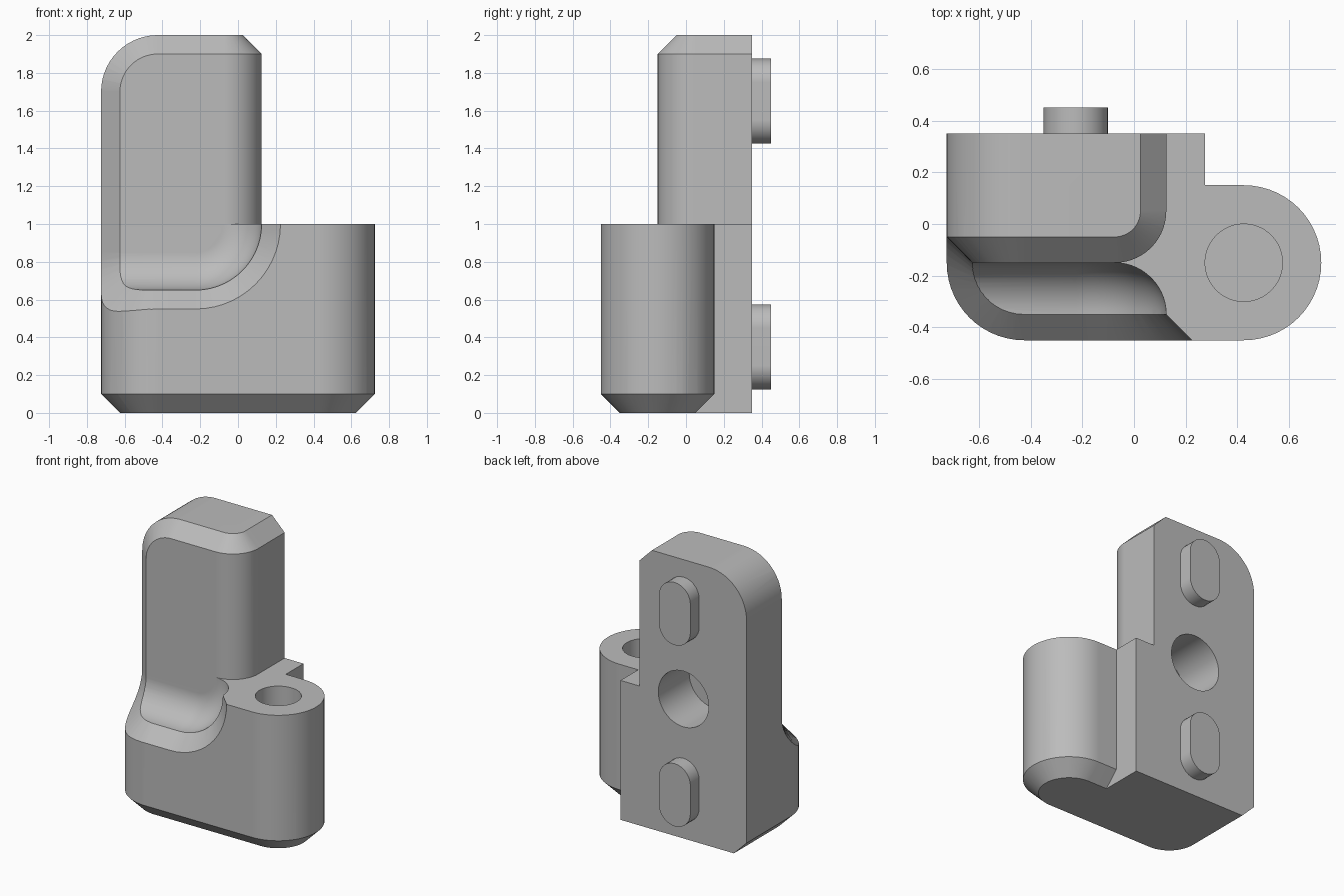
import bpy, bmesh
from math import sin, cos, acos, asin, pi, radians
from mathutils import Vector as V

if "Cube" in bpy.data.objects:
    bpy.data.objects.remove(bpy.data.objects["Cube"], do_unlink=True)

grey = bpy.data.materials.new("plain grey")
grey.use_nodes = True
GREY = (0.5, 0.5, 0.5, 1)
grey.diffuse_color = GREY
grey.node_tree.nodes["Principled BSDF"].inputs["Base Color"].default_value = GREY

STEPS = 14


def loft(name, rings):
    """Closed solid through matching rings of points, capped at both ends."""
    bm = bmesh.new()
    rows = [[bm.verts.new(p) for p in ring] for ring in rings]
    count = len(rows[0])
    for a, b in zip(rows, rows[1:]):
        for i in range(count):
            j = (i + 1) % count
            bm.faces.new((a[i], a[j], b[j], b[i]))
    bm.faces.new(rows[0])
    bm.faces.new(rows[-1])
    bmesh.ops.recalc_face_normals(bm, faces=bm.faces)
    mesh = bpy.data.meshes.new(name)
    bm.to_mesh(mesh)
    bm.free()
    obj = bpy.data.objects.new(name, mesh)
    bpy.context.collection.objects.link(obj)
    mesh.materials.append(grey)
    return obj


def arc(cx, cy, r, start, end, steps=STEPS):
    angles = [radians(start + (end - start) * i / steps) for i in range(steps + 1)]
    return [(cx + r * cos(a), cy + r * sin(a)) for a in angles]


def prism_z(name, pts, lo, hi):
    return loft(name, [[(x, y, z) for x, y in pts] for z in (lo, hi)])


def prism_y(name, pts, lo, hi):
    return loft(name, [[(x, y, z) for x, z in pts] for y in (lo, hi)])


def chamfer_tube(name, path, size=0.1):
    """Wedge swept along (point, outward, inward) stations to bevel an edge."""
    rings = []
    for p, n, m in path:
        p, n, m = V(p), V(n), V(m)
        rings.append([p - 0.2 * size * (n + m), p + 1.3 * size * (n + m),
                      p + size * (1.5 * n - 0.5 * m)])
    return loft(name, rings)


def cut(target, cutter):
    cutter.hide_render = True
    mod = target.modifiers.new("cut", "BOOLEAN")
    mod.operation, mod.solver, mod.object = "DIFFERENCE", "EXACT", cutter
    select(target)
    bpy.ops.object.modifier_apply(modifier=mod.name)
    bpy.data.objects.remove(cutter, do_unlink=True)


def select(obj):
    bpy.ops.object.select_all(action="DESELECT")
    obj.select_set(True)
    bpy.context.view_layer.objects.active = obj


def finish(obj):
    select(obj)
    bpy.ops.object.shade_smooth_by_angle(angle=radians(25))
    mod = obj.modifiers.new("even shading", "WEIGHTED_NORMAL")
    mod.keep_sharp = True


LEFT, FRONT, WALL, BACK = -0.725, -0.45, -0.15, 0.35
UP, DOWN, AHEAD, BEHIND = (0, 0, 1), (0, 0, -1), (0, -1, 0), (0, 1, 0)

# Body: full height footprint with the round boss
body = prism_z("body", [(LEFT, BACK)]
               + arc(-0.425, WALL, 0.3, 180, 270)
               + arc(0.425, WALL, 0.3, -90, 90, 2 * STEPS)
               + [(0.275, 0.15), (0.275, BACK)], 0, 2)

# Clear everything above the boss except the upright
cut(body, prism_z("upper_cutter", [(-0.9, -0.7), (-0.9, WALL)]
                  + arc(-0.075, 0.05, 0.2, -90, 0)
                  + [(0.125, 0.6), (0.9, 0.6), (0.9, -0.7)], 1, 2.2))

# Rounded top corner of the upright
cut(body, prism_y("corner_cutter", [(-0.9, 2.2), (-0.9, 1.7)]
                  + arc(-0.425, 1.7, 0.3, 180, 90) + [(-0.425, 2.2)], -0.7, 0.6))


# Scooped ledge in front of the upright, filleted into the wall
def scoop(d, y):
    pts = [(-0.9, 1.1), (-0.9, 0.85 - d)]
    pts += arc(-0.225, 1, 0.15 + d, -90, 0) + [(-0.075 + d, 1.1)]
    return [(x, y, z) for x, z in pts]


fillet = [(0.2 * sin(t * pi / 2 / STEPS), -0.35 + 0.2 * cos(t * pi / 2 / STEPS))
          for t in range(STEPS, -1, -1)]
cut(body, loft("scoop_cutter", [scoop(d, y) for d, y in [(0.2, -0.7)] + fillet]))

# One continuous bevel: top right, top, left side, down round the scoop
path = [((0.125, 0.5, 1.9), UP, (-1, 0, 0))]
for x, y in arc(0, 0, 1, 0, -90):
    path.append(((-0.075 + 0.2 * x, 0.05 + 0.2 * y, 1.9), UP, (-x, -y, 0)))
for x, z in arc(0, 0, 1, 90, 180):
    path.append(((-0.425 + 0.2 * x, WALL, 1.7 + 0.2 * z), (x, 0, z), BEHIND))
for i in range(STEPS + 1):
    s = sin(i * pi / 2 / STEPS) ** 2
    a, phi = asin(min(s, 1)), acos(max(1 - s, 0))
    path.append(((-0.425 - 0.2 * cos(a), WALL - 0.2 * s, 0.85 - 0.2 * sin(phi)),
                 (-cos(a), -s, 0), (0, cos(phi), -sin(phi))))
for x, z in arc(0, 0, 1, -90, 0):
    path.append(((-0.225 + 0.35 * x, -0.35, 1 + 0.35 * z), AHEAD, (x, 0, z)))
path.append(((0.125, -0.35, 1.1), AHEAD, (1, 0, 0)))
cut(body, chamfer_tube("edge_cutter", path))

# Bevel round the foot, stopping at the square back block
path = [((LEFT, 0.5, 0.1), DOWN, (1, 0, 0))]
for cx, start, end, steps in ((-0.425, 180, 270, STEPS), (0.425, -90, 90, 2 * STEPS)):
    for x, y in arc(0, 0, 1, start, end, steps):
        path.append(((cx + 0.3 * x, WALL + 0.3 * y, 0.1), DOWN, (-x, -y, 0)))
path.append(((0.2755, 0.15, 0.1), DOWN, AHEAD))
cut(body, chamfer_tube("foot_cutter", path))

# Blind holes in the boss and the back
ring = arc(0.425, WALL, 0.15, 0, 360, 48)[:-1]
cut(body, prism_z("boss_hole_cutter", ring, 0.2, 1.2))
ring = arc(-0.225, 1, 0.2, 0, 360, 48)[:-1]
cut(body, prism_y("back_hole_cutter", ring, 0, 0.6))
finish(body)

# Slotted pegs on the back
for name, z in (("lower_peg", 0.35), ("upper_peg", 1.65)):
    slot = arc(-0.225, z + 0.1, 0.125, 0, 180) + arc(-0.225, z - 0.1, 0.125, 180, 360)
    finish(prism_y(name, slot, 0.3, 0.45))
